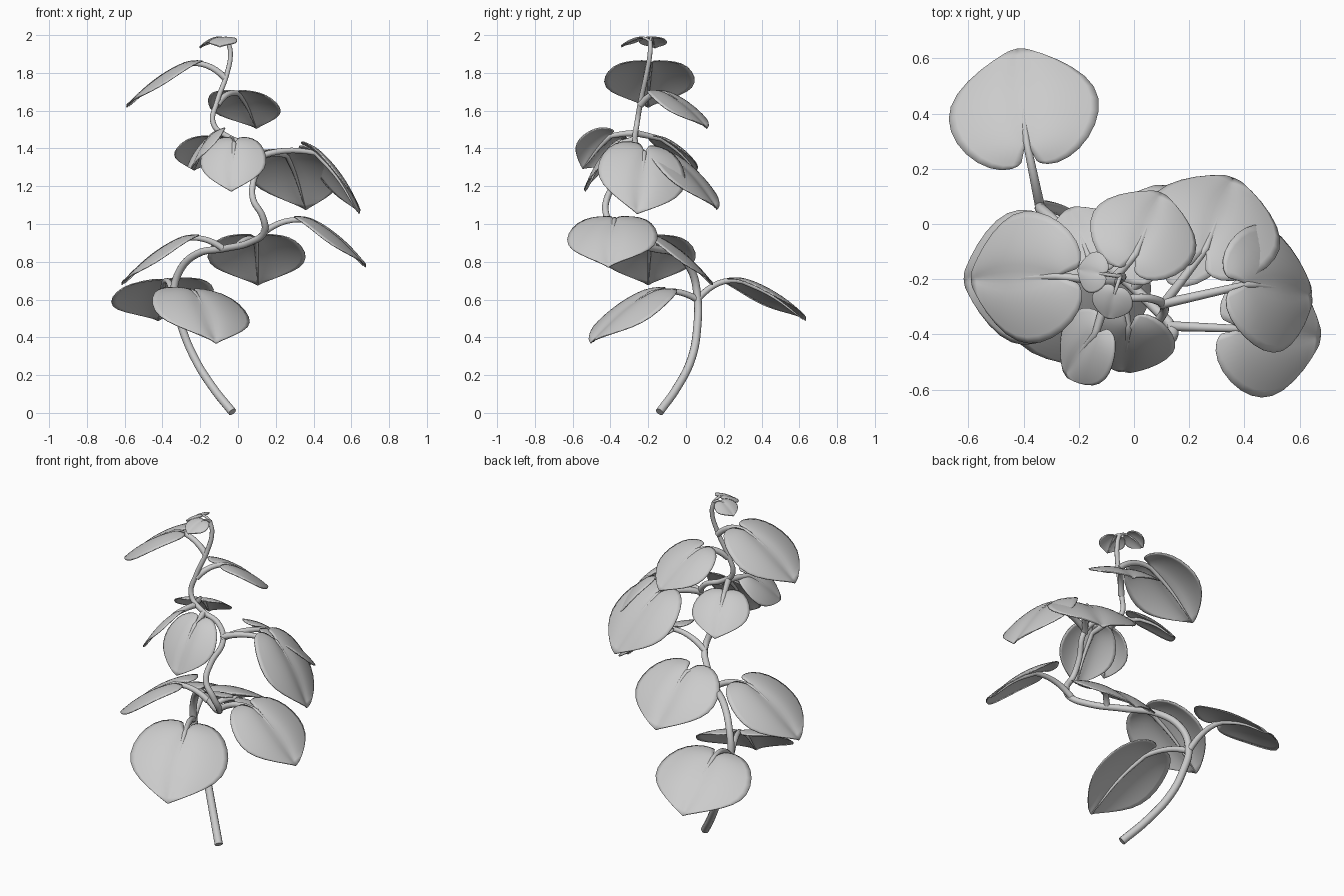
import bpy, math
from mathutils import Vector as V, Matrix

if "Cube" in bpy.data.objects:
    bpy.data.objects.remove(bpy.data.objects["Cube"])


def tube(name, pts, radii, spline='POLY'):
    """Tapered round tube through points."""
    cu = bpy.data.curves.new(name, 'CURVE')
    cu.dimensions = '3D'
    cu.bevel_depth = 1.0
    cu.bevel_resolution = 3
    cu.resolution_u = 6
    cu.use_fill_caps = True
    sp = cu.splines.new(spline)
    ps = sp.bezier_points if spline == 'BEZIER' else sp.points
    ps.add(len(pts) - 1)
    for q, p, r in zip(ps, pts, radii):
        if spline == 'BEZIER':
            q.co = p
            q.handle_left_type = q.handle_right_type = 'AUTO'
        else:
            q.co = (*p, 1)
            sp.use_smooth = True
        q.radius = r
    ob = bpy.data.objects.new(name, cu)
    bpy.context.collection.objects.link(ob)
    return ob


# half outline of a heart-shaped leaf (along, across) and matching midrib stations
OUTLINE = [(-.20, .08), (-.23, .26), (-.13, .50), (.10, .68), (.38, .745),
           (.62, .64), (.83, .36), (.97, .10)]
MID = [0, .08, .2, .35, .5, .68, .85, 1.01]
COLS = 5


def leaf(name, start, base, tip, width, roll=0, r=.018):
    start, base, tip = V(start), V(base), V(tip)
    d = tip - base
    L = d.length
    d.normalize()
    side = d.cross(V((0, 0, 1))).normalized()
    side.rotate(Matrix.Rotation(math.radians(roll), 3, d))
    up = side.cross(d)
    ws = width / 1.44

    def surf(s, v):
        a = abs(v)
        h = .26 * s * (1 - s) - .25 * a * a + .05 * (1 - math.exp(-a / .12))
        h -= 1.4 * min(0, s) ** 2               # rear lobes bend down
        h += .03 * max(0, s - .8) / .2          # tip flicks up a little
        return base + d * (s * L) + side * (v * ws) + up * (h * L)

    # blade: rows run from one edge over the midrib to the other
    verts, faces = [], []
    for m, (os, ov) in zip(MID, OUTLINE):
        for j in range(-COLS, COLS + 1):
            t = abs(j) / COLS
            verts.append(surf(m + (os - m) * t, math.copysign(ov * t, j)))
    n = 2 * COLS + 1
    for i in range(len(MID) - 1):
        for j in range(n - 1):
            a = i * n + j
            faces.append((a, a + 1, a + n + 1, a + n))
    me = bpy.data.meshes.new(name)
    me.from_pydata(verts, [], faces)
    me.polygons.foreach_set('use_smooth', [True] * len(faces))
    ob = bpy.data.objects.new(name, me)
    bpy.context.collection.objects.link(ob)
    sub = ob.modifiers.new('smooth', 'SUBSURF')
    sub.levels = sub.render_levels = 1
    so = ob.modifiers.new('thickness', 'SOLIDIFY')
    so.thickness = .006
    so.offset = 0

    # stalk arches into the base, then thins out as the midrib
    ctrl = start.lerp(base, .45)
    ctrl.z = base.z + .12 * (base - start).length
    pts, radii = [], []
    for i in range(9):
        t = i / 8
        pts.append(start * (1 - t) ** 2 + ctrl * (2 * t * (1 - t)) + base * t * t)
        radii.append(r * (1 - .25 * t))
    for i in range(1, 9):
        t = i / 8
        pts.append(surf(t * .97, 0) - up * .003)
        radii.append(r * (.75 - .6 * t))
    tube(name + '_stalk', pts, radii)


# main stem
stem = [(-.03, -.14, .005), (-.13, -.05, .13), (-.23, .03, .29), (-.30, .06, .46),
        (-.34, .06, .62), (-.31, .03, .75), (-.22, -.05, .84), (-.07, -.17, .87),
        (.07, -.30, .905), (.14, -.38, .96), (.13, -.42, 1.04), (.08, -.42, 1.13),
        (.08, -.37, 1.22), (.11, -.30, 1.33), (.06, -.27, 1.41), (-.05, -.27, 1.46),
        (-.13, -.26, 1.53), (-.11, -.24, 1.65), (-.06, -.21, 1.79),
        (-.04, -.19, 1.91), (-.055, -.19, 1.97)]
k = len(stem) - 1
tube('stem', stem, [.023 - .011 * i / k for i in range(k + 1)], 'BEZIER')

# leaves from bottom to top: stalk start, blade notch, tip, width, roll
leaves = [
    ((-.34, .06, .60), (-.39, .30, .695), (-.42, .625, .48), .55, -5),
    ((-.34, .06, .60), (-.23, -.18, .635), (-.12, -.495, .36), .54, -5),
    ((-.08, -.17, .87), (-.30, -.19, .92), (-.605, -.20, .67), .49),
    ((.00, -.23, .885), (.095, -.14, .92), (.105, .13, .67), .52),
    ((.13, -.37, .95), (.39, -.38, 1.015), (.665, -.41, .765), .48),
    ((.10, -.30, 1.34), (.26, -.09, 1.36), (.355, .155, 1.07), .50),
    ((.10, -.29, 1.35), (.41, -.22, 1.375), (.63, -.26, 1.05), .47, -18),
    ((-.04, -.27, 1.45), (-.02, -.38, 1.42), (-.035, -.525, 1.17), .35),
    ((-.10, -.27, 1.48), (-.14, -.40, 1.465), (-.24, -.545, 1.29), .28, 32),
    ((-.10, -.26, 1.48), (-.16, -.13, 1.45), (-.23, .05, 1.28), .32),
    ((-.11, -.24, 1.63), (.005, -.11, 1.69), (.095, .105, 1.50), .40),
    ((-.065, -.21, 1.77), (-.28, -.19, 1.845), (-.58, -.20, 1.61), .48),
]
for i, spec in enumerate(leaves, 1):
    leaf('leaf_%02d' % i, *spec)

# small young leaves at the shoot tip
leaf('young_leaf_left', (-.05, -.19, 1.965), (-.12, -.18, 1.985), (-.20, -.165, 1.93), .15, 0, .008)
leaf('young_leaf_front', (-.05, -.19, 1.965), (-.07, -.25, 1.985), (-.095, -.34, 1.935), .15, 0, .008)
